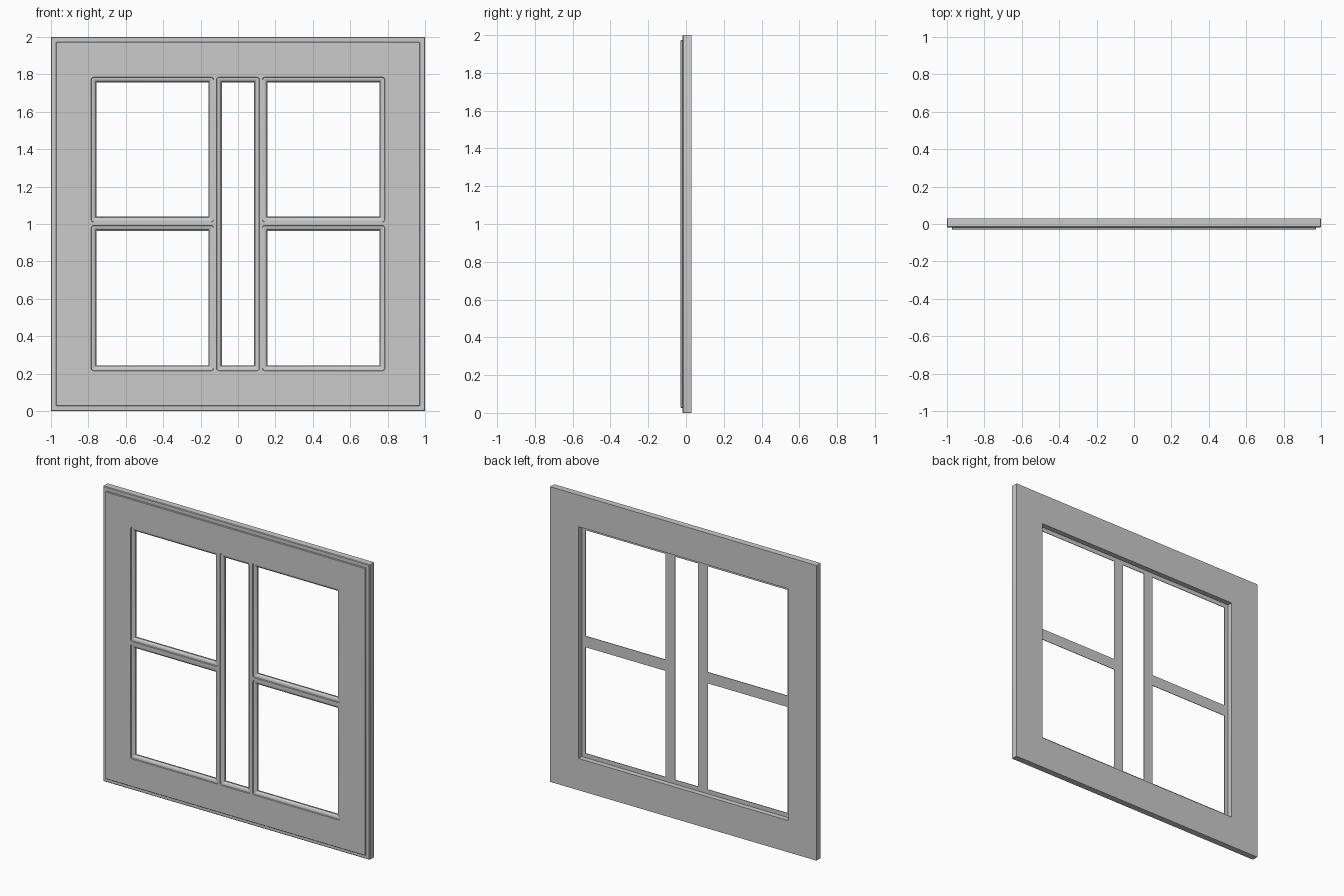
import bpy, bmesh, math
from mathutils import Vector

if "Cube" in bpy.data.objects:
    bpy.data.objects.remove(bpy.data.objects["Cube"], do_unlink=True)

FRONT, BACK, SHELF = -0.029, 0.029, -0.006
bm = bmesh.new()


def ring(rect, inset, y, radius=0.0):
    """Closed loop of vertices round a rectangle, with rounded corners."""
    x0, x1, z0, z1 = rect
    x0, x1, z0, z1 = x0 + inset, x1 - inset, z0 + inset, z1 - inset
    corners = [(x1, z1, -1, -1), (x0, z1, 1, -1), (x0, z0, 1, 1), (x1, z0, -1, 1)]
    verts = []
    for i, (x, z, sx, sz) in enumerate(corners):
        steps = 4 if radius else 1
        for k in range(steps):
            a = math.pi / 2 * (i + k / 3)
            verts.append(bm.verts.new((x + radius * (sx + math.cos(a) * bool(radius)), y,
                                       z + radius * (sz + math.sin(a) * bool(radius)))))
    return verts


def bridge(a, b):
    n = len(a)
    for i in range(n):
        j = (i + 1) % n
        bm.faces.new((a[i], a[j], b[j], b[i]))


def sweep(rect, profile):
    """Mitred moulding: returns its first and last loops."""
    loops = [ring(rect, *p) for p in profile]
    for a, b in zip(loops, loops[1:]):
        bridge(a, b)
    return loops[0], loops[-1]


def fill(loops, normal):
    """Flat sheet bounded by an outer loop and any holes."""
    edges = []
    for loop in loops:
        for a, b in zip(loop, loop[1:] + loop[:1]):
            edges.append(bm.edges.get((a, b)) or bm.edges.new((a, b)))
    bmesh.ops.triangle_fill(bm, use_beauty=True, edges=edges, normal=Vector(normal))


# Outer edge: slab with eased corners, then the raised front panel
outer_profile = [(0, BACK, 0.004), (0, -0.014, 0.004), (0.004, -0.018, 0.004),
                 (0.027, -0.018, 0.004), (0.027, -0.027, 0.004), (0.029, FRONT, 0.004)]
outer_back, outer_front = sweep((-1, 1, 0, 2), outer_profile)

# Five lights: two pairs at the sides and one tall centre light
lights = [(-0.115, 0.115, 0.215, 1.785)]
for z0, z1 in ((0.215, 0.992), (1.01, 1.785)):
    lights += [(-0.785, -0.13, z0, z1), (0.13, 0.785, z0, z1)]

# Moulding round each light: small quirk, quarter-round, then straight edge
moulding = [(0, FRONT, 0.012), (0.002, -0.024, 0.011), (0.007, -0.024, 0.008)]
for k in range(1, 6):
    a = math.pi / 2 * k / 5
    moulding.append((0.007 + 0.018 * math.sin(a), -0.010 - 0.014 * math.cos(a), 0.006 - 0.0008 * k))
moulding += [(0.029, -0.010, 0.001), (0.029, SHELF, 0.001)]
ends = [sweep(rect, moulding) for rect in lights]
fill([outer_front] + [e[0] for e in ends], (0, -1, 0))

# Glazing recess on the back, shared by all lights
recess_back, recess_shelf = sweep((-0.785, 0.785, 0.215, 1.785), [(0, BACK), (0, SHELF)])
fill([outer_back, recess_back], (0, 1, 0))
fill([recess_shelf] + [e[1] for e in ends], (0, 1, 0))
bmesh.ops.recalc_face_normals(bm, faces=bm.faces)

mesh = bpy.data.meshes.new("window_frame")
bm.to_mesh(mesh)
bm.free()
frame = bpy.data.objects.new("window_frame", mesh)
bpy.context.collection.objects.link(frame)

# Plain grey finish
grey = bpy.data.materials.new("light_grey")
grey.use_nodes = True
colour = (0.6, 0.6, 0.6, 1)
grey.diffuse_color = colour
grey.node_tree.nodes["Principled BSDF"].inputs["Base Color"].default_value = colour
mesh.materials.append(grey)

bpy.context.view_layer.objects.active = frame
frame.select_set(True)
bpy.ops.object.shade_smooth_by_angle(angle=math.radians(30))
